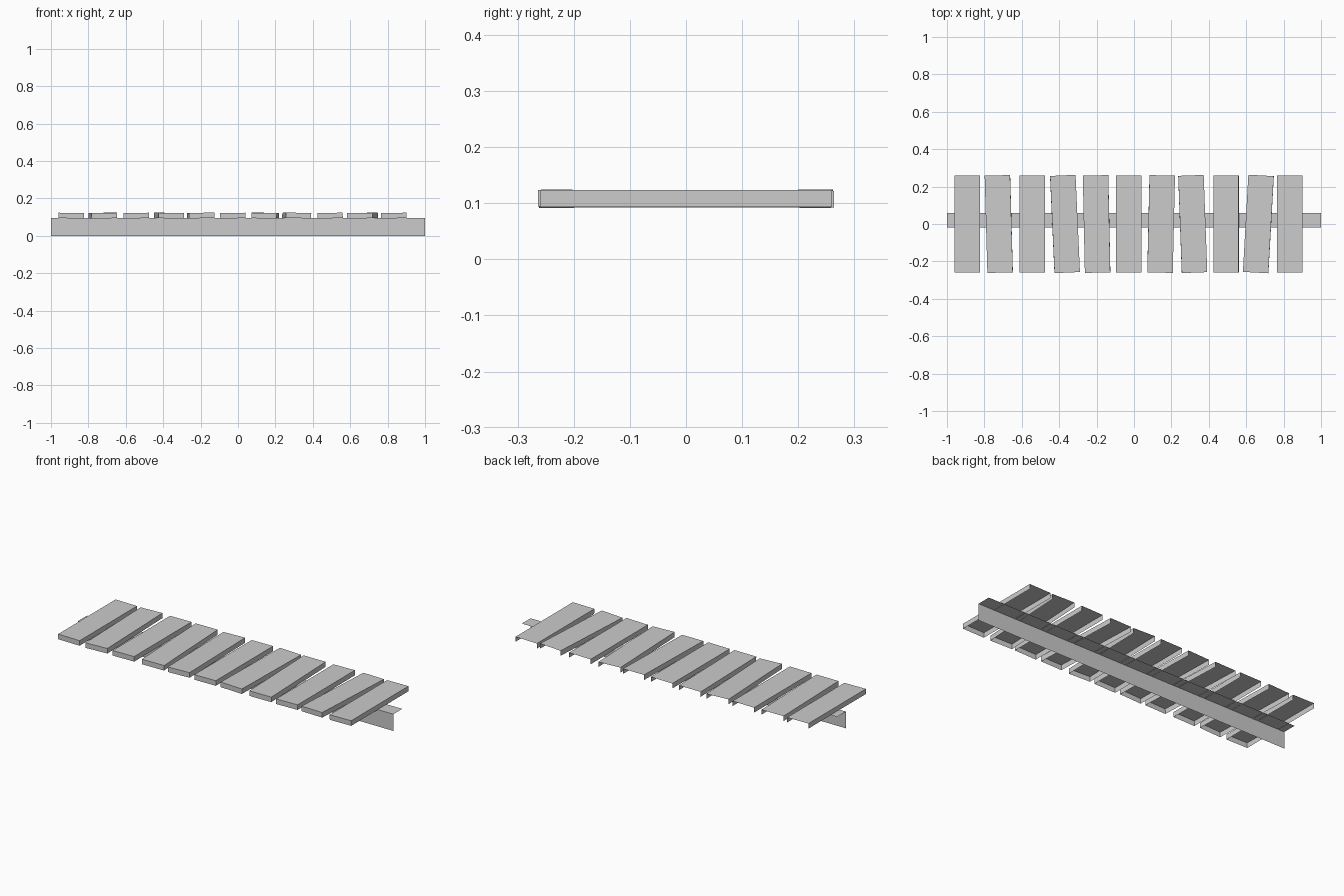
import bpy, bmesh
from math import radians

if "Cube" in bpy.data.objects:
    bpy.data.objects.remove(bpy.data.objects["Cube"])


def make_object(name, verts, faces):
    mesh = bpy.data.meshes.new(name)
    mesh.from_pydata(verts, [], faces)
    obj = bpy.data.objects.new(name, mesh)
    bpy.context.collection.objects.link(obj)
    return obj


# Rail: open angle section, front web plus top flange
profile = [(-0.02, 0.0), (-0.02, 0.096), (0.06, 0.096)]
verts = [(x, y, z) for x in (-1, 1) for y, z in profile]
make_object("rail", verts, [(0, 3, 4, 1), (1, 4, 5, 2)])


def plank(index, x, turn, tilt, pitch):
    """Thin board with open underside and open back end."""
    bm = bmesh.new()
    bmesh.ops.create_cube(bm, size=1)
    bm.normal_update()
    hidden = [f for f in bm.faces if f.normal.z < -0.5 or f.normal.y > 0.5]
    bmesh.ops.delete(bm, geom=hidden, context='FACES')
    bmesh.ops.scale(bm, vec=(0.136, 0.52, 0.029), verts=bm.verts)
    mesh = bpy.data.meshes.new("plank")
    bm.to_mesh(mesh)
    bm.free()
    obj = bpy.data.objects.new(f"plank_{index:02d}", mesh)
    obj.location = (x, 0, 0.108)
    obj.rotation_euler = (radians(pitch), radians(tilt), radians(turn))
    bpy.context.collection.objects.link(obj)


# Planks: centre x, turn about z, tilt about y, pitch about x (degrees)
layout = [
    (-0.891, 0.0, 0.6, 0.0), (-0.723, 1.6, -1.0, 0.1), (-0.545, 0.0, -0.6, 0.0),
    (-0.369, 2.6, 1.0, 0.1), (-0.200, 1.2, -1.0, -0.1), (-0.027, 0.0, -0.6, 0.0),
    (0.145, -1.3, 1.0, 0.1), (0.314, 2.1, 0.8, -0.1), (0.492, 0.0, -1.0, 0.0),
    (0.665, -3.2, -1.0, 0.1), (0.832, 0.0, -0.8, 0.0),
]
for i, row in enumerate(layout, 1):
    plank(i, *row)
